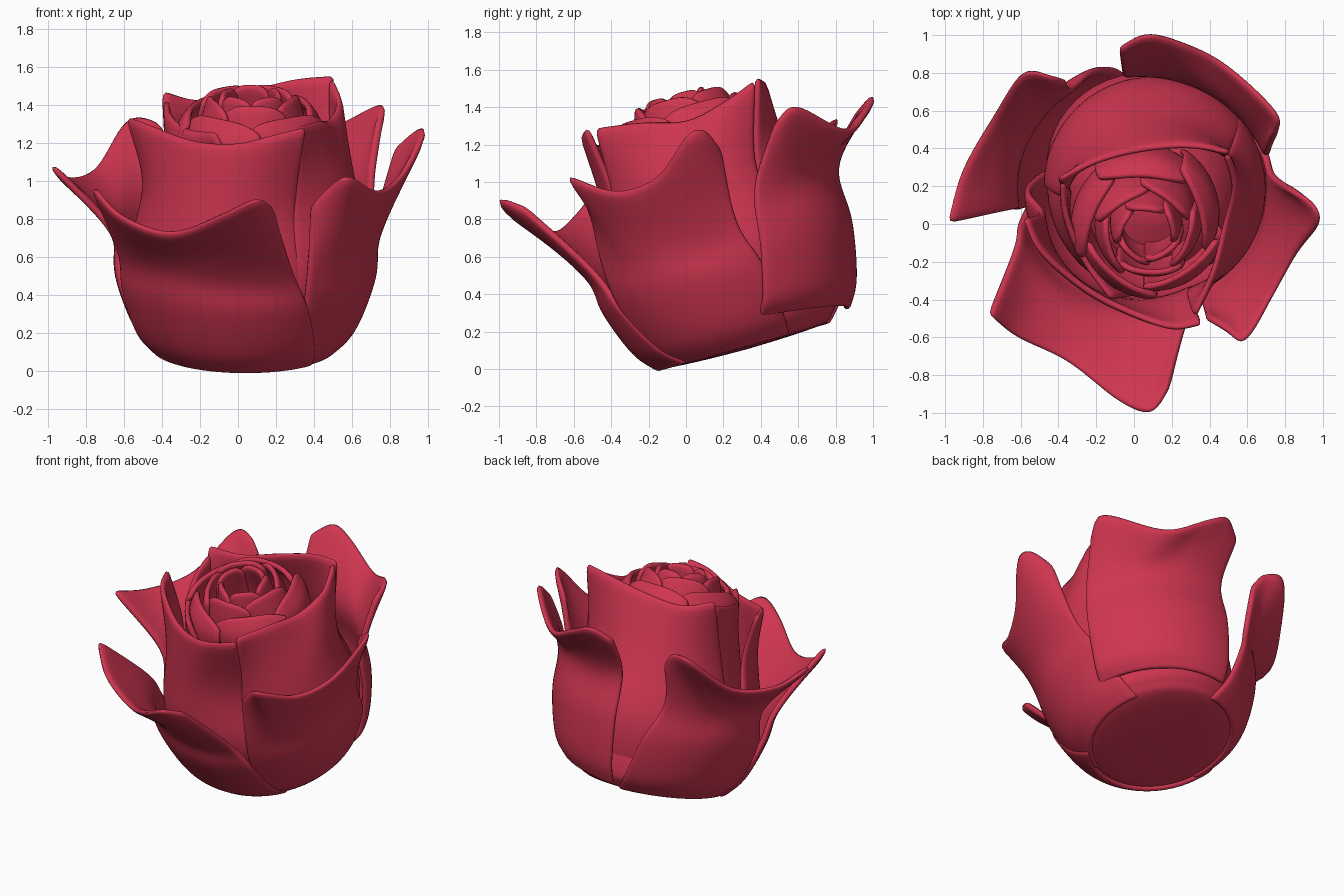
import bpy, bmesh, math
from mathutils import Vector

if "Cube" in bpy.data.objects:
    bpy.data.objects.remove(bpy.data.objects["Cube"])

# One flat colour for the whole bloom
red = bpy.data.materials.new("rose_red")
red.diffuse_color = (0.62, 0.036, 0.08, 1)
red.use_nodes = True
red.node_tree.nodes["Principled BSDF"].inputs["Base Color"].default_value = red.diffuse_color

# Tilted flower frame: base centre, axis leaning forward
ORIGIN = Vector((0.04, 0.32, 0.125))
AXIS = Vector((0, -0.27, 0.963)).normalized()
SIDE = Vector((1, 0, 0))
BACK = AXIS.cross(SIDE)


def polar(w, r, deg, shift=0.0):
    a = math.radians(deg)
    x = shift * min(max(w / 0.3, 0), 1)
    return ORIGIN + AXIS * w + SIDE * (x + r * math.cos(a)) + BACK * (r * math.sin(a))


def spline(pts, t):
    """Smooth curve through points, t in 0..1."""
    n = len(pts) - 1
    i = min(int(t * n), n - 1)
    f = t * n - i
    p1, p2 = pts[i], pts[i + 1]
    p0 = pts[i - 1] if i > 0 else p1 * 2 - p2
    p3 = pts[i + 2] if i + 2 <= n else p2 * 2 - p1
    return 0.5 * (2 * p1 + (p2 - p0) * f + (2 * p0 - 5 * p1 + 4 * p2 - p3) * f ** 2
                  + (3 * p1 - p0 - 3 * p2 + p3) * f ** 3)


def sheet(name, func, nu, nv, thick=0.0, wrap=False):
    """Grid surface func(u, v), optionally thickened to a rounded petal."""
    bm = bmesh.new()
    g = [[bm.verts.new(func(i / nu, j / nv)) for j in range(nv + 1)] for i in range(nu + 1)]
    for i in range(nu):
        for j in range(nv):
            bm.faces.new((g[i][j], g[i + 1][j], g[i + 1][j + 1], g[i][j + 1]))
    if wrap:
        bmesh.ops.remove_doubles(bm, verts=bm.verts, dist=1e-4)
        bmesh.ops.recalc_face_normals(bm, faces=bm.faces)
    for f in bm.faces:
        f.smooth = True
    me = bpy.data.meshes.new(name)
    bm.to_mesh(me)
    bm.free()
    me.materials.append(red)
    ob = bpy.data.objects.new(name, me)
    bpy.context.collection.objects.link(ob)
    if thick:
        s = ob.modifiers.new("thickness", 'SOLIDIFY')
        s.thickness = thick
        s.offset = 0
        m = ob.modifiers.new("round", 'SUBSURF')
        m.levels = m.render_levels = 1
    return ob


def petal(name, rows, base, top, rim, grow=0.0, shift=0.0, skew=0.0, thick=0.04):
    """rows: (height, radius) of the cup; base/top: angle spans; rim: lip points."""
    rim = [Vector(p) for p in rim]
    n = len(rows) - 1

    def func(u, v):
        pts = []
        for k, (w, r) in enumerate(rows):
            t = k / n
            a0 = base[0] + (top[0] - base[0]) * t
            a1 = base[1] + (top[1] - base[1]) * t
            w += skew * (0.5 - u) * (1 - t) ** 2
            pts.append(polar(w, r + grow, a0 + (a1 - a0) * u, shift))
        return spline(pts + [spline(rim, u)], v)
    return sheet(name, func, 22, 18, thick)


# Core: closed base disc and filled bud
prof = [Vector(p) for p in ((0, -0.02), (0.22, -0.015), (0.43, 0), (0.49, 0.04), (0.53, 0.12),
                            (0.53, 0.4), (0.42, 0.8), (0.28, 0.98), (0, 1.06))]


def core(u, v):
    p = spline(prof, v)
    return polar(p.y, max(p.x, 0), 360 * u, 0.07)


sheet("flower_core", core, 48, 32, wrap=True)

# Outer flared petals
OUT = ((0, 0.45), (0.13, 0.57), (0.4, 0.67), (0.65, 0.70))
petal("outer_petal_front", ((0, 0.46), (0.13, 0.57), (0.38, 0.665), (0.61, 0.715)),
      (188, 318), (203, 290),
      ((-0.77, -0.48, 0.98), (-0.62, -0.60, 0.82), (-0.35, -0.73, 0.73),
       (-0.08, -0.94, 0.83), (0.09, -1.0, 0.91), (0.18, -0.87, 0.87)), 0.01)
petal("outer_petal_left", OUT, (205, 95), (186, 122),
      ((-0.99, 0.0, 1.09), (-0.91, 0.28, 1.02), (-0.75, 0.56, 1.07),
       (-0.59, 0.80, 1.32), (-0.44, 0.78, 1.32), (-0.36, 0.75, 1.22)))
petal("outer_petal_right", OUT, (295, 392), (298, 371),
      ((0.38, -0.49, 0.87), (0.50, -0.57, 0.99), (0.59, -0.62, 1.03), (0.73, -0.38, 0.95),
       (0.86, -0.15, 1.03), (0.98, 0.0, 1.25), (0.95, 0.1, 1.28), (0.83, 0.18, 1.18)))
petal("outer_petal_back", ((0.09, 0.55), (0.21, 0.63), (0.5, 0.69), (0.8, 0.70)),
      (10, 97), (22, 98),
      ((0.74, 0.47, 1.31), (0.75, 0.59, 1.41), (0.46, 0.86, 1.28),
       (0.2, 0.98, 1.40), (0.05, 1.0, 1.46), (-0.08, 0.93, 1.38)), 0.02, skew=0.10)

# Middle upright petals
MID = ((0.02, 0.42), (0.2, 0.53), (0.5, 0.59), (0.9, 0.51))
petal("middle_petal_front", MID, (180, 300), (181, 300),
      ((-0.58, 0.03, 1.34), (-0.49, -0.15, 1.31), (-0.25, -0.35, 1.22),
       (-0.02, -0.47, 1.20), (0.2, -0.55, 1.25), (0.36, -0.53, 1.29)), 0.015)
petal("middle_petal_right", MID, (285, 410), (291, 398),
      ((0.32, -0.49, 1.29), (0.42, -0.25, 1.32), (0.48, 0.0, 1.33),
       (0.53, 0.2, 1.43), (0.49, 0.37, 1.55)), -0.01, 0.06)
petal("middle_petal_back", MID, (35, 195), (38, 172),
      ((0.51, 0.38, 1.56), (0.3, 0.41, 1.54), (0.05, 0.39, 1.48),
       (-0.2, 0.33, 1.43), (-0.40, 0.24, 1.48)), -0.02, 0.07)
petal("middle_petal_left", MID, (160, 270), (165, 265),
      ((-0.38, 0.22, 1.43), (-0.36, 0.05, 1.36), (-0.27, -0.18, 1.28), (-0.12, -0.40, 1.26)),
      -0.06, 0.05)


# Inner rosette: rings of small overlapping cupped petals
def ring_petal(name, R, mid, span, top):
    def func(u, v):
        s = 2 * u - 1
        ang = mid + s * span / 2
        spiral = 1 + 0.07 * s
        chord = 1.02 - 0.14 * (1 - s * s)          # flatten the lip
        lip = top - 0.06 * abs(s) ** 4
        pts = [Vector((0.75, 0.9 * R)), Vector((1.0, 1.1 * R)),
               Vector((1.2, 1.1 * R)), Vector((lip, R * chord))]
        p = spline(pts, v)
        return polar(p.x, p.y * spiral, ang, 0.03)
    sheet(name, func, 12, 12, 0.036)


for ring, (R, count, span, top, turn) in enumerate((
        (0.335, 5, 84, 1.32, 20), (0.24, 5, 84, 1.38, 56), (0.155, 5, 84, 1.40, 18))):
    for k in range(count):
        ring_petal(f"inner_petal_{ring + 1}_{k + 1}", R, turn + 360 * k / count, span, top)
